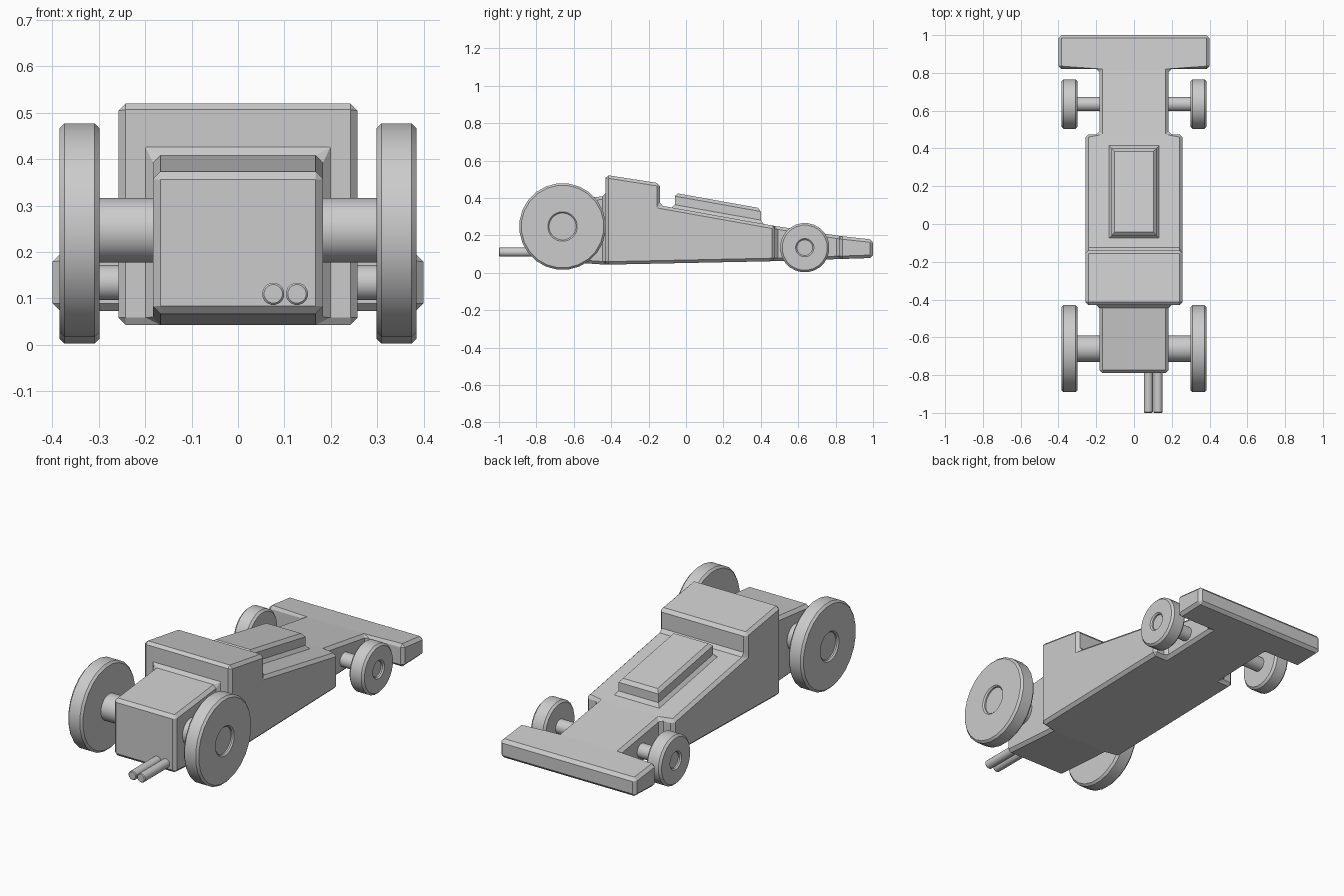
import bpy, bmesh, math
from mathutils import Vector

if "Cube" in bpy.data.objects:
    bpy.data.objects.remove(bpy.data.objects["Cube"])


def finish(name, bm, smooth=False):
    bmesh.ops.recalc_face_normals(bm, faces=bm.faces)
    me = bpy.data.meshes.new(name)
    bm.to_mesh(me)
    bm.free()
    ob = bpy.data.objects.new(name, me)
    bpy.context.collection.objects.link(ob)
    if smooth:
        bpy.ops.object.select_all(action='DESELECT')
        ob.select_set(True)
        bpy.context.view_layer.objects.active = ob
        bpy.ops.object.shade_smooth_by_angle(angle=math.radians(30))
    return ob


def skin(bm, rings):
    """Bridge successive vertex rings and cap both ends."""
    vs = [[bm.verts.new(p) for p in r] for r in rings]
    n = len(vs[0])
    for a, b in zip(vs, vs[1:]):
        for i in range(n):
            j = (i + 1) % n
            bm.faces.new((a[i], a[j], b[j], b[i]))
    bm.faces.new(vs[0])
    bm.faces.new(vs[-1])


def lathe(name, profile, axis, centre, n):
    """Turn (radius, offset) points around the x or y axis."""
    rings = []
    for r, d in profile:
        ring = []
        for i in range(n):
            t = 2 * math.pi * (i + 0.5) / n
            u, w = r * math.cos(t), r * math.sin(t)
            p = Vector((d, u, w)) if axis == 'x' else Vector((u, d, w))
            ring.append(p + Vector(centre))
        rings.append(ring)
    bm = bmesh.new()
    skin(bm, rings)
    return finish(name, bm, True)


# Body: side profile panels for a narrow core, then side panels pulled outward
pts = {
    'A0': (-0.79, 0.068), 'A1': (-0.79, 0.372),
    'B0': (-0.43, 0.043), 'B1': (-0.43, 0.41), 'B2': (-0.43, 0.523),
    'C2': (-0.14, 0.478), 'C1': (-0.14, 0.36),
    'D0': (0.475, 0.062), 'D1': (0.475, 0.25),
    'E0': (0.82, 0.073), 'E1': (0.82, 0.197),
    'F0': (1.0, 0.079), 'F1': (1.0, 0.177),
}
panels = [('A0 B0 B1 A1', 0), ('B0 D0 D1 C1 C2 B2 B1', 0.075),
          ('D0 E0 E1 D1', 0), ('E0 F0 F1 E1', 0.217)]
outline = 'A0 B0 D0 E0 F0 F1 E1 D1 C1 C2 B2 B1 A1'.split()
bm = bmesh.new()
core = {s: {k: bm.verts.new((s * 0.183, *p)) for k, p in pts.items()} for s in (-1, 1)}
for a, b in zip(outline, outline[1:] + outline[:1]):
    bm.faces.new((core[-1][a], core[-1][b], core[1][b], core[1][a]))
pull = []
for s in (-1, 1):
    for keys, d in panels:
        f = bm.faces.new([core[s][k] for k in keys.split()])
        if d:
            pull.append((f, s * d))
for f, d in pull:
    new = bmesh.ops.extrude_discrete_faces(bm, faces=[f])['faces'][0]
    bmesh.ops.translate(bm, verts=new.verts[:], vec=(d, 0, 0))
bmesh.ops.recalc_face_normals(bm, faces=bm.faces)
bmesh.ops.dissolve_limit(bm, angle_limit=math.radians(0.5), verts=bm.verts[:], edges=bm.edges[:])
body = finish('body', bm)
bev = body.modifiers.new('bevel', 'BEVEL')
bev.width = 0.016
bev.segments = 1
bev.limit_method = 'ANGLE'
bev.angle_limit = math.radians(30)

# Raised panel on the sloping hood, with chamfered foot and top
rings = []
for hx, y0, y1, dz in [(0.135, -0.078, 0.417, -0.003), (0.118, -0.06, 0.4, 0.018),
                       (0.118, -0.06, 0.4, 0.064), (0.102, -0.043, 0.385, 0.081)]:
    rings.append([(x, y, 0.36 - 0.179 * (y + 0.14) + dz)
                  for x, y in ((-hx, y0), (hx, y0), (hx, y1), (-hx, y1))])
bm = bmesh.new()
skin(bm, rings)
finish('hood_panel', bm)

# Wheels with recessed hubs, and axles
for end, y, z, r, hub, axle in [('rear', -0.66, 0.247, 0.232, 0.072, 0.07),
                                ('front', 0.635, 0.134, 0.132, 0.042, 0.038)]:
    for side, s in (('left', -1), ('right', 1)):
        prof = [(hub, 0.298), (r - 0.011, 0.298), (r, 0.309), (r, 0.374), (r - 0.011, 0.385),
                (hub + 0.007, 0.385), (hub, 0.378), (hub, 0.37)]
        lathe(f'{end}_wheel_{side}', [(a, s * d) for a, d in prof], 'x', (0, y, z), 24)
    lathe(f'{end}_axle', [(axle, -0.3), (axle, 0.3)], 'x', (0, y, z), 24)

# Twin exhaust pipes
for i, x in enumerate((0.076, 0.127)):
    lathe(f'exhaust_pipe_{i + 1}', [(0.02, -1.0), (0.024, -0.996), (0.024, -0.75)],
          'y', (x, 0, 0.11), 16)
